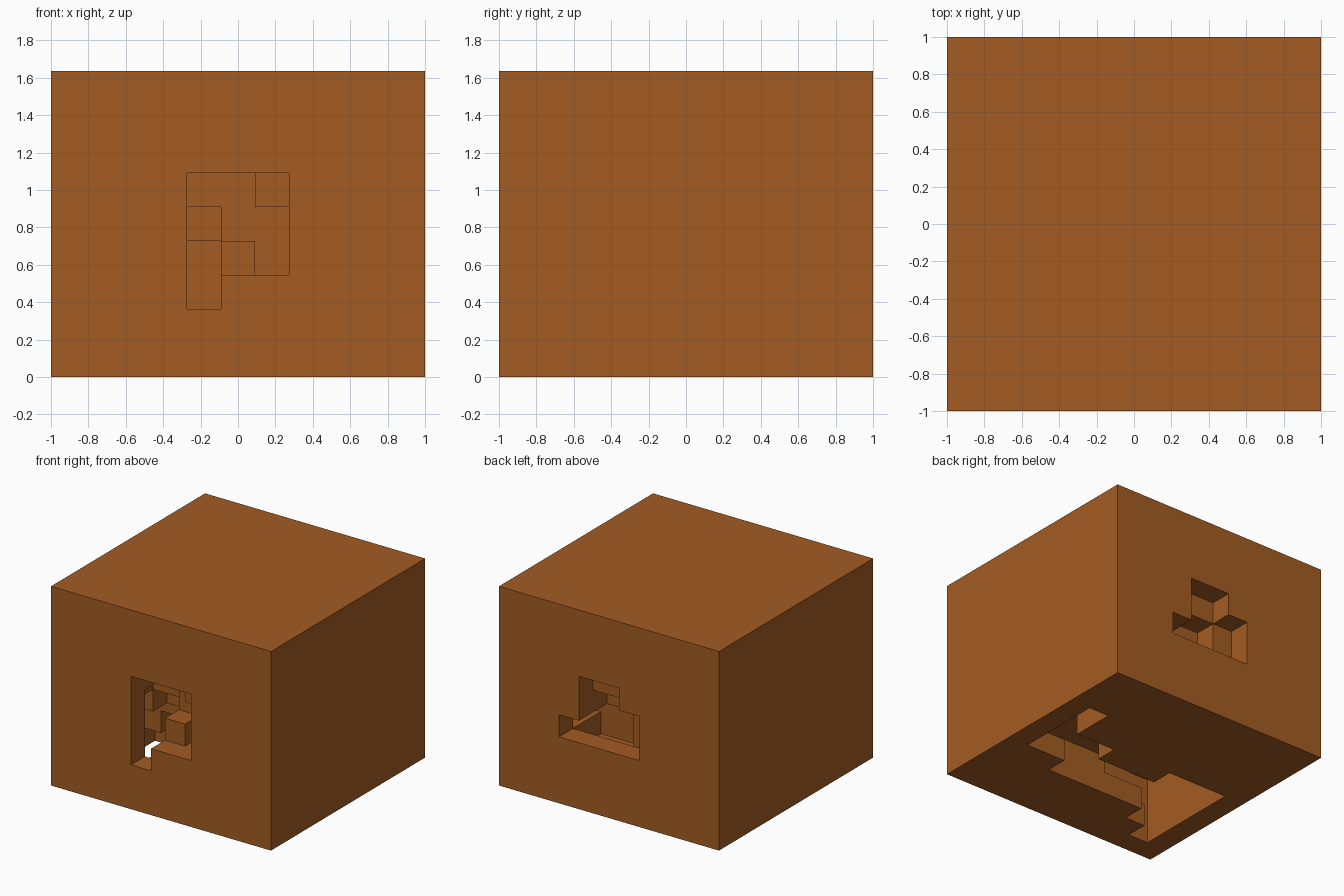
import bpy
import bmesh
from mathutils import Vector

cube = bpy.data.objects.get("Cube")
if cube:
    bpy.data.objects.remove(cube, do_unlink=True)

SIDE, HEIGHT = 11, 9
CELL = 2 / SIDE
FULL = "#" * SIDE

# Floor plans of the hollow, lowest course first; rows run from back to front
PLANS = [
    [FULL, FULL, FULL,
     "#########.#",
     "#########.#",
     "#...###...#",
     "#.........#",
     "#.......###",
     "#..########",
     "#.#########",
     FULL],
    [FULL, FULL, FULL, FULL, FULL,
     "##..#######",
     "#.....#####",
     "#.......###",
     "#....######",
     "#....######",
     FULL],
    [FULL,
     "#####...###",
     "#####...###",
     FULL, FULL, FULL,
     "#...#######",
     "#....######",
     "#....######",
     "#....######",
     "####.######"],
    [
     "####....###",
     "#####....##",
     "#####....##",
     FULL, FULL, FULL, FULL,
     "###..######",
     "##...######",
     "##...#.####",
     "####...####"],
    [
     "####...####",
     "#####..####",
     FULL, FULL, FULL, FULL, FULL, FULL,
     "###..######",
     "###....####",
     "####...####"],
    [
     "#####..####",
     FULL, FULL, FULL, FULL, FULL, FULL, FULL, FULL,
     "####..#####",
     "####...####"],
]


def solid(x, y, z):
    """True where the block is filled."""
    if not (0 <= x < SIDE and 0 <= y < SIDE and 0 <= z < HEIGHT):
        return False
    return z >= len(PLANS) or PLANS[z][SIDE - 1 - y][x] == "#"


def add_side(bm, centre, normal):
    """One square face of a cell, facing along the normal."""
    u = Vector((normal.y, normal.z, normal.x))
    v = normal.cross(u)
    mid = centre + normal / 2
    corners = [mid + (a * u + b * v) / 2
               for a, b in ((-1, -1), (1, -1), (1, 1), (-1, 1))]
    bm.faces.new([bm.verts.new(c * CELL) for c in corners])


# Block with winding passages opening at front, back and underside
bm = bmesh.new()
axes = [Vector(a) * s for a in ((1, 0, 0), (0, 1, 0), (0, 0, 1)) for s in (-1, 1)]
for x in range(SIDE):
    for y in range(SIDE):
        for z in range(HEIGHT):
            if not solid(x, y, z):
                continue
            centre = Vector((x - SIDE / 2 + 0.5, y - SIDE / 2 + 0.5, z + 0.5))
            for n in axes:
                if not solid(x + int(n.x), y + int(n.y), z + int(n.z)):
                    add_side(bm, centre, n)
bmesh.ops.remove_doubles(bm, verts=bm.verts, dist=CELL / 100)

mesh = bpy.data.meshes.new("hollowed_block")
bm.to_mesh(mesh)
bm.free()
block = bpy.data.objects.new("hollowed_block", mesh)
bpy.context.collection.objects.link(block)

# Single earthy colour
colour = (0.37, 0.107, 0.017, 1)
clay = bpy.data.materials.new("clay_brown")
clay.use_nodes = True
clay.diffuse_color = colour
clay.node_tree.nodes["Principled BSDF"].inputs["Base Color"].default_value = colour
mesh.materials.append(clay)
